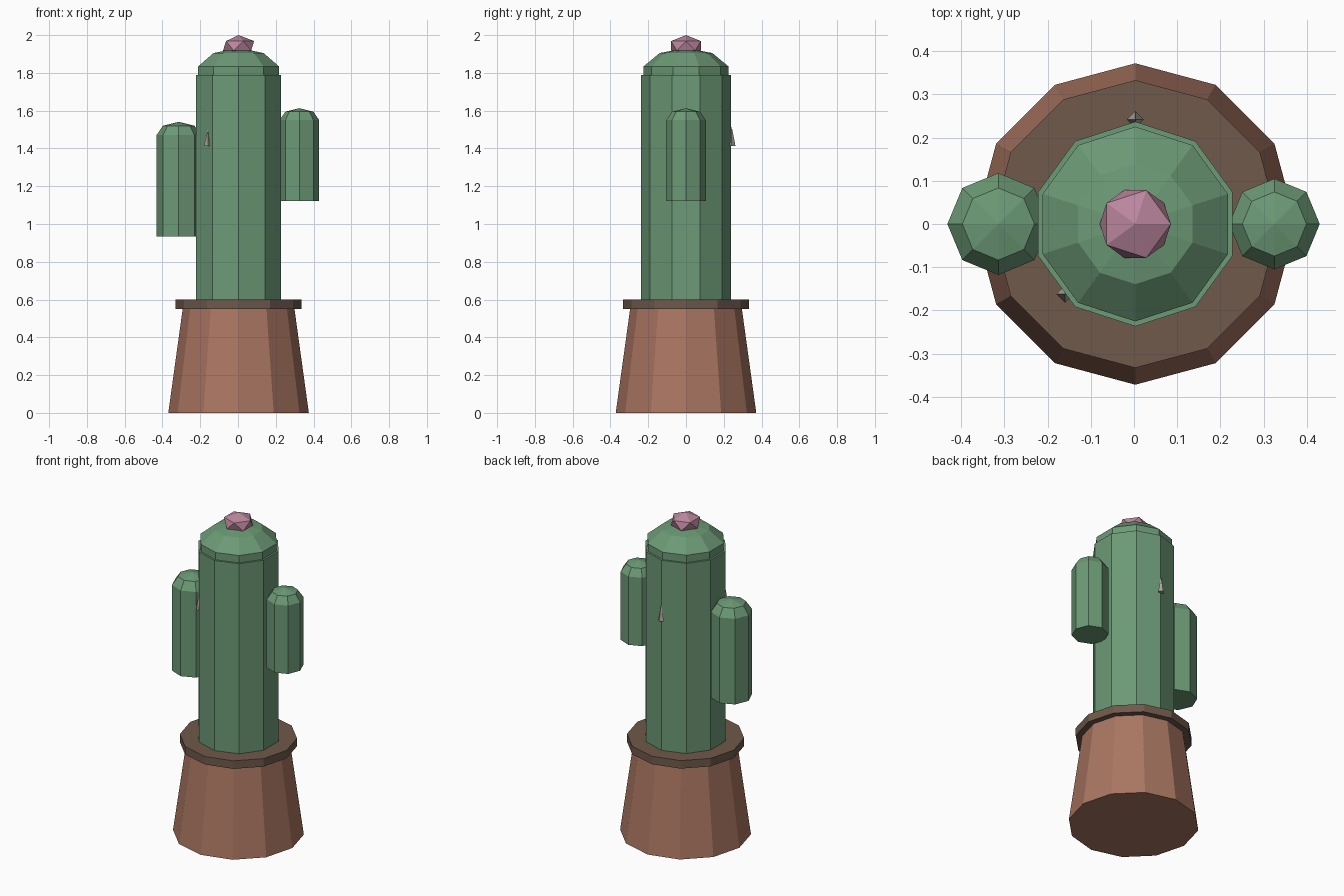
import bpy, bmesh
from math import sin, cos, pi, radians
from mathutils import Matrix

if "Cube" in bpy.data.objects:
    bpy.data.objects.remove(bpy.data.objects["Cube"])


def material(name, rgb):
    m = bpy.data.materials.new(name)
    m.diffuse_color = (*rgb, 1)
    m.use_nodes = True
    m.node_tree.nodes["Principled BSDF"].inputs["Base Color"].default_value = m.diffuse_color
    return m


GREEN = material("cactus_green", (0.15, 0.32, 0.18))
CLAY = material("clay", (0.40, 0.18, 0.12))
SOIL = material("soil", (0.16, 0.10, 0.07))
PINK = material("petal_pink", (0.50, 0.24, 0.34))
SPINE = material("spine", (0.42, 0.38, 0.33))


def finish(name, bm, mat):
    bmesh.ops.recalc_face_normals(bm, faces=bm.faces)
    me = bpy.data.meshes.new(name)
    bm.to_mesh(me)
    bm.free()
    me.materials.append(mat)
    bpy.context.collection.objects.link(bpy.data.objects.new(name, me))


def lathe(name, sides, profile, mat, x=0.0, y=0.0):
    """Faceted solid from (radius, z) pairs; radius 0 makes a tip, open ends are capped."""
    bm = bmesh.new()
    rings = []
    for r, z in profile:
        n = sides if r > 0 else 1
        rings.append([bm.verts.new((x + r * cos(pi / 2 + 2 * pi * i / sides),
                                    y + r * sin(pi / 2 + 2 * pi * i / sides), z))
                      for i in range(n)])
    for a, b in zip(rings, rings[1:]):
        for i in range(sides):
            j = (i + 1) % sides
            if len(b) == 1:
                bm.faces.new((a[i], a[j], b[0]))
            else:
                bm.faces.new((a[i], a[j], b[j], b[i]))
    for ring in (rings[0], rings[-1]):
        if len(ring) > 1:
            bm.faces.new(ring)
    finish(name, bm, mat)


def dome(radius, z, degrees):
    """Profile of a flattened dome, angles measured from its pole."""
    return [(radius * sin(radians(d)) if d else 0, z + 0.6 * radius * cos(radians(d)))
            for d in degrees]


CX = 0.003

# Pot and soil disc
lathe("pot", 12, [(0.372, 0), (0.296, 0.55)], CLAY, CX)
lathe("soil_rim", 12, [(0.333, 0.55), (0.333, 0.60)], SOIL, CX)

# Trunk with its slightly inset cap
lathe("trunk", 10, [(0.237, 0.58), (0.237, 1.788)], GREEN, CX)
lathe("trunk_cap", 10, dome(0.237, 1.79, (108, 72, 36, 0)), GREEN, CX)

# Side arms
for name, x, r, z0, z1 in (("left_arm", -0.314, 0.118, 0.935, 1.47),
                           ("right_arm", 0.325, 0.105, 1.123, 1.55)):
    lathe(name, 8, [(r, z0)] + dome(r, z1, (90, 45, 0)), GREEN, x)

# Spines
lathe("back_spine", 4, [(0.02, 1.413), (0, 1.515)], SPINE, CX, 0.242)
lathe("front_spine", 4, [(0.02, 1.413), (0, 1.50)], SPINE, -0.160, -0.162)

# Flower
bm = bmesh.new()
bmesh.ops.create_icosphere(
    bm, subdivisions=1, radius=1,
    matrix=Matrix.Translation((CX, 0, 1.943)) @ Matrix.Diagonal((0.092, 0.092, 0.057, 1)))
finish("flower", bm, PINK)
